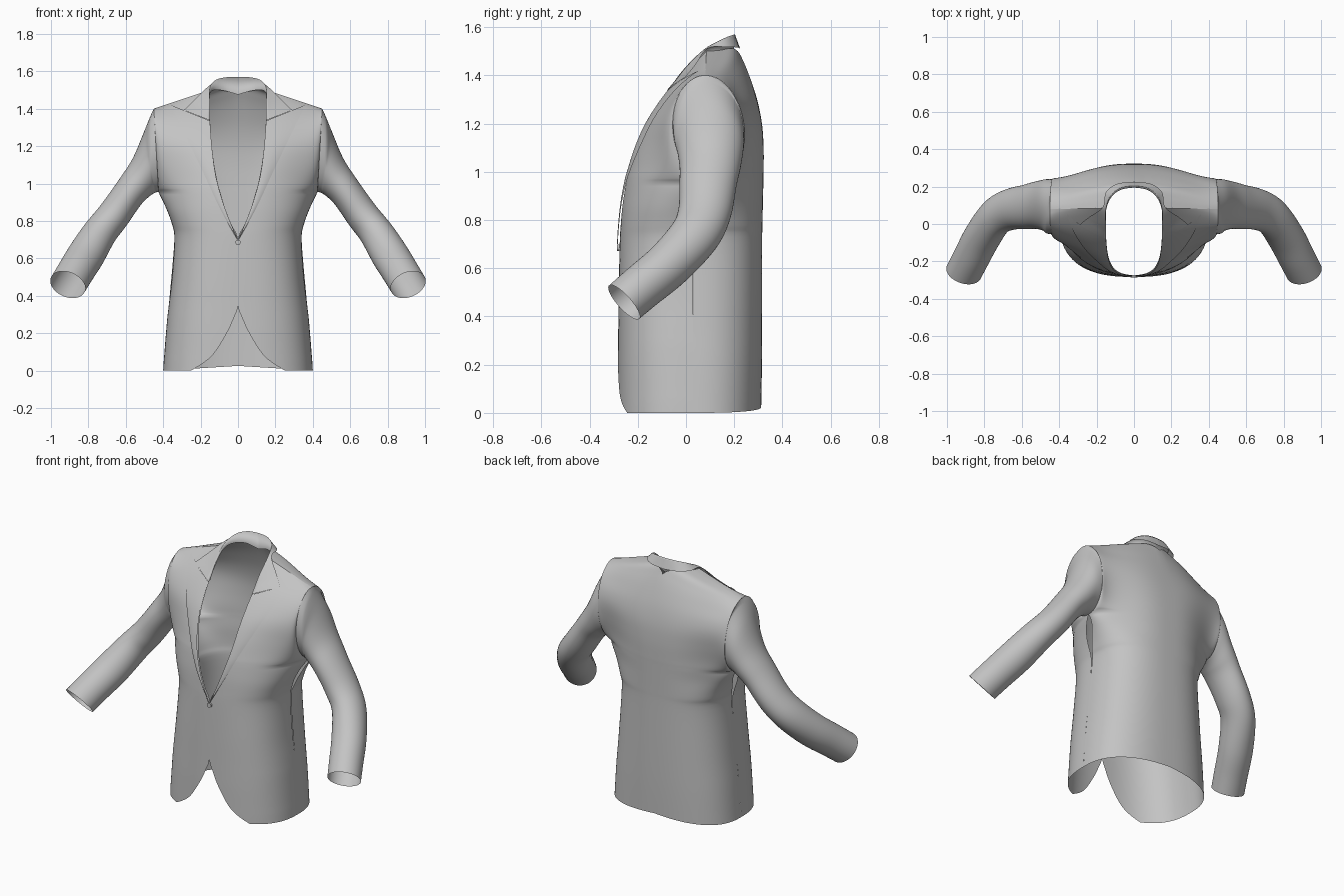
import bpy, math
from mathutils import Vector
from mathutils.bvhtree import BVHTree

cloth = bpy.data.materials.new("grey cloth")
cloth.diffuse_color = (0.55, 0.55, 0.55, 1)


def spline(rows, n):
    """Catmull-Rom through rows of numbers, n steps per span."""
    out = []
    for i in range(len(rows) - 1):
        a, b, c, d = (rows[max(0, min(len(rows) - 1, k))] for k in (i - 1, i, i + 1, i + 2))
        for s in range(n):
            t = s / n
            out.append([0.5 * (2 * q + (r - p) * t + (2 * p - 5 * q + 4 * r - w) * t * t
                               + (3 * q - p - 3 * r + w) * t ** 3)
                        for p, q, r, w in zip(a, b, c, d)])
    return out + [list(rows[-1])]


def sheet(name, grid, closed=False, flip=False):
    """Smooth surface through a grid of points, mirrored in x."""
    m = len(grid[0])
    verts = [tuple(p) for row in grid for p in row]
    faces = []
    for i in range(len(grid) - 1):
        for j in range(m if closed else m - 1):
            k = (j + 1) % m
            f = (i * m + j, i * m + k, (i + 1) * m + k, (i + 1) * m + j)
            faces.append(f[::-1] if flip else f)
    mesh = bpy.data.meshes.new(name)
    mesh.from_pydata(verts, [], faces)
    mesh.shade_smooth()
    mesh.materials.append(cloth)
    ob = bpy.data.objects.new(name, mesh)
    bpy.context.collection.objects.link(ob)
    mod = ob.modifiers.new("mirror", 'MIRROR')
    mod.merge_threshold = 0.0005
    return BVHTree.FromPolygons(verts, faces)


ARM_Z, ARM_H, ARM_D = 1.1775, .2225, .148  # armhole ellipse


def panel(rows, side, soft, n=36):
    """Quarter-superellipse rows: z centre, z side, half width, y centre, y side, inner x, power.
    Above the armpit the side edge bends to the armhole ellipse and the curve flattens into the sleeve."""
    grid = []
    for zc, zs, X, yc, ys, xin, e in spline(rows, 5):
        edge = ys
        if zs > ARM_Z - ARM_H:
            c = min(1, (zs - ARM_Z) / ARM_H)
            X = .4375 + .0125 * c
            edge = .093 - .013 * c + side * ARM_D * math.sqrt(max(0, 1 - c * c))
        elif zs > .8:
            edge += (.106 - ys) * ((zs - .8) / .155) ** 2
        w = max(0, min(1, (zs - .75) / .4))
        w = soft * w * w * (3 - 2 * w)
        p = 2 / e
        a0 = math.asin(min(1, (max(0, xin) / X) ** (1 / p)))
        row = []
        for j in range(n + 1):
            a = a0 + (math.pi / 2 - a0) * j / n
            s, c = max(0, math.sin(a)) ** p, max(0, math.cos(a)) ** p
            c += w * (.5 + .5 * math.cos(math.pi * s ** 1.4) - c)
            row.append((X * s, ys + (yc - ys) * c + (edge - ys) * s ** 8, zc + (zs - zc) * s))
        grid.append(row)
    return grid


# Front panel with cutaway hem and V opening
tree = sheet("front_panel", panel([
    (0, 0, .40, -.283, .03, .25, 2.6), (.05, .05, .397, -.283, .03, .172, 2.6),
    (.10, .10, .393, -.283, .03, .122, 2.6), (.20, .20, .385, -.283, .03, .06, 2.6),
    (.28, .28, .378, -.282, .03, .023, 2.6), (.35, .35, .37, -.281, .03, 0, 2.6),
    (.5, .5, .353, -.279, .03, 0, 2.6),
    (.7, .7, .34, -.275, .03, 0, 2.5), (.78, .78, .352, -.271, .03, .035, 2.5),
    (.87, .87, .385, -.264, .025, .07, 2.5), (.955, .955, .425, -.252, .015, .095, 2.4),
    (1.0, 1.0, .432, -.242, .002, .108, 2.4), (1.1, 1.1, .438, -.212, -.03, .127, 2.3),
    (1.2, 1.2, .443, -.167, -.05, .14, 2.2), (1.3, 1.27, .447, -.107, -.045, .147, 2.2),
    (1.4, 1.33, .449, -.037, -.015, .15, 2.1), (1.5, 1.375, .45, .045, .03, .15, 2.1),
    (1.55, 1.40, .45, .085, .08, .15, 2)], -1, .35))

# Back panel, up and over the shoulder to the seam
sheet("back_panel", panel([
    (.025, 0, .40, .312, .03, 0, 2.5), (.2, .2, .385, .315, .03, 0, 2.5),
    (.4, .4, .365, .316, .03, 0, 2.5), (.7, .7, .34, .316, .035, 0, 2.5),
    (.78, .78, .352, .317, .05, 0, 2.5),
    (.87, .87, .385, .319, .085, 0, 2.5), (.955, .955, .425, .321, .14, 0, 2.5),
    (1.0, 1.0, .432, .322, .17, 0, 2.5), (1.1, 1.1, .438, .322, .22, 0, 2.5),
    (1.2, 1.2, .443, .315, .24, 0, 2.5), (1.3, 1.27, .447, .295, .228, 0, 2.5),
    (1.4, 1.33, .449, .262, .19, 0, 2.5), (1.48, 1.365, .45, .228, .16, 0, 2.4),
    (1.535, 1.385, .45, .195, .13, .07, 2.2), (1.547, 1.397, .45, .14, .1, .13, 2),
    (1.55, 1.40, .45, .085, .08, .15, 2)], 1, .85), flip=True)

# Sleeve: outer x/y/z, inner x/y/z, half depth
rings = spline([
    (.45, .08, 1.40, .425, .106, .955, ARM_D),
    (.497, .095, 1.29, .445, .105, .95, .14), (.56, .10, 1.14, .475, .10, .93, .128),
    (.63, .092, 1.03, .52, .092, .885, .119), (.73, .077, .89, .60, .077, .77, .11),
    (.82, .035, .78, .66, .035, .69, .104), (.90, -.07, .665, .725, -.07, .57, .098),
    (.96, -.18, .565, .78, -.18, .485, .095), (1.0, -.257, .498, .82, -.257, .42, .093)], 5)
mids = [(Vector(r[:3]) + Vector(r[3:6])) / 2 for r in rings]
tube = []
for i, r in enumerate(rings):
    T = (mids[min(i + 1, len(mids) - 1)] - mids[max(i - 1, 0)]).normalized()
    U = (Vector(r[:3]) - Vector(r[3:6])) / 2
    D = T.cross(U).normalized() * r[6]
    if i == 0:
        D = Vector((0, -r[6], 0))
    tube.append([mids[i] + U * math.cos(a) + D * math.sin(a)
                 for a in (math.tau * k / 48 for k in range(48))])
sheet("sleeve", tube, closed=True)


def on_front(x, z):
    """y of the front panel at x, z, or None beside it."""
    for k in range(8):
        hit = tree.ray_cast(Vector((x + k * .003, -1, z)), Vector((0, 1, 0)))[0]
        if hit:
            return hit.y
    return None


# Lapel: inner fold edge x/z, outer edge x/z ending in the peak
lapel = []
for xi, zi, xo, zo in spline([(.001, .70, .004, .70), (.063, .85, .098, .87), (.114, 1.02, .182, 1.05),
                              (.138, 1.18, .268, 1.23), (.15, 1.335, .36, 1.42)], 8):
    row = []
    for j in range(13):
        s = j / 12
        x, z = xi + (xo - xi) * s, zi + (zo - zi) * s
        y = on_front(x, z)
        if y is None:
            y = on_front(x, z - .03) + .02
        row.append((x, y - .007 - .004 * math.sin(math.pi * min(1, s * .75 + .2)), z))
    lapel.append(row)
sheet("lapel", lapel)

# Collar: stand, fold and falling edge lofted round the neck
stand = [(.15, -.06, 1.335), (.152, .0, 1.42), (.148, .08, 1.485), (.12, .145, 1.5), (.07, .183, 1.495), (0, .195, 1.475)]
fold = [(.149, -.075, 1.337), (.15, -.01, 1.425), (.15, .075, 1.508), (.125, .15, 1.55), (.07, .192, 1.567), (0, .203, 1.57)]
fall = [(.29, .0, 1.392), (.235, .04, 1.445), (.167, .09, 1.512), (.15, .17, 1.518), (.09, .215, 1.515), (0, .225, 1.51)]
collar = []
for a, b, c in zip(spline(stand, 6), spline(fold, 6), spline(fall, 6)):
    row = [Vector(a)]
    for j in range(9):
        p = Vector(b).lerp(Vector(c), j / 8)
        y = on_front(p.x, p.z)
        if y is not None and p.y < .07:
            p.y = max(p.y - .03, min(p.y, y - .012))
        row.append(p)
    collar.append(row)
sheet("collar", collar)

# Button
bpy.ops.mesh.primitive_cylinder_add(vertices=20, radius=.014, depth=.012, location=(0, -.28, .685),
                                    rotation=(math.pi / 2, 0, 0))
button = bpy.context.object
button.name = "button"
button.data.materials.append(cloth)
